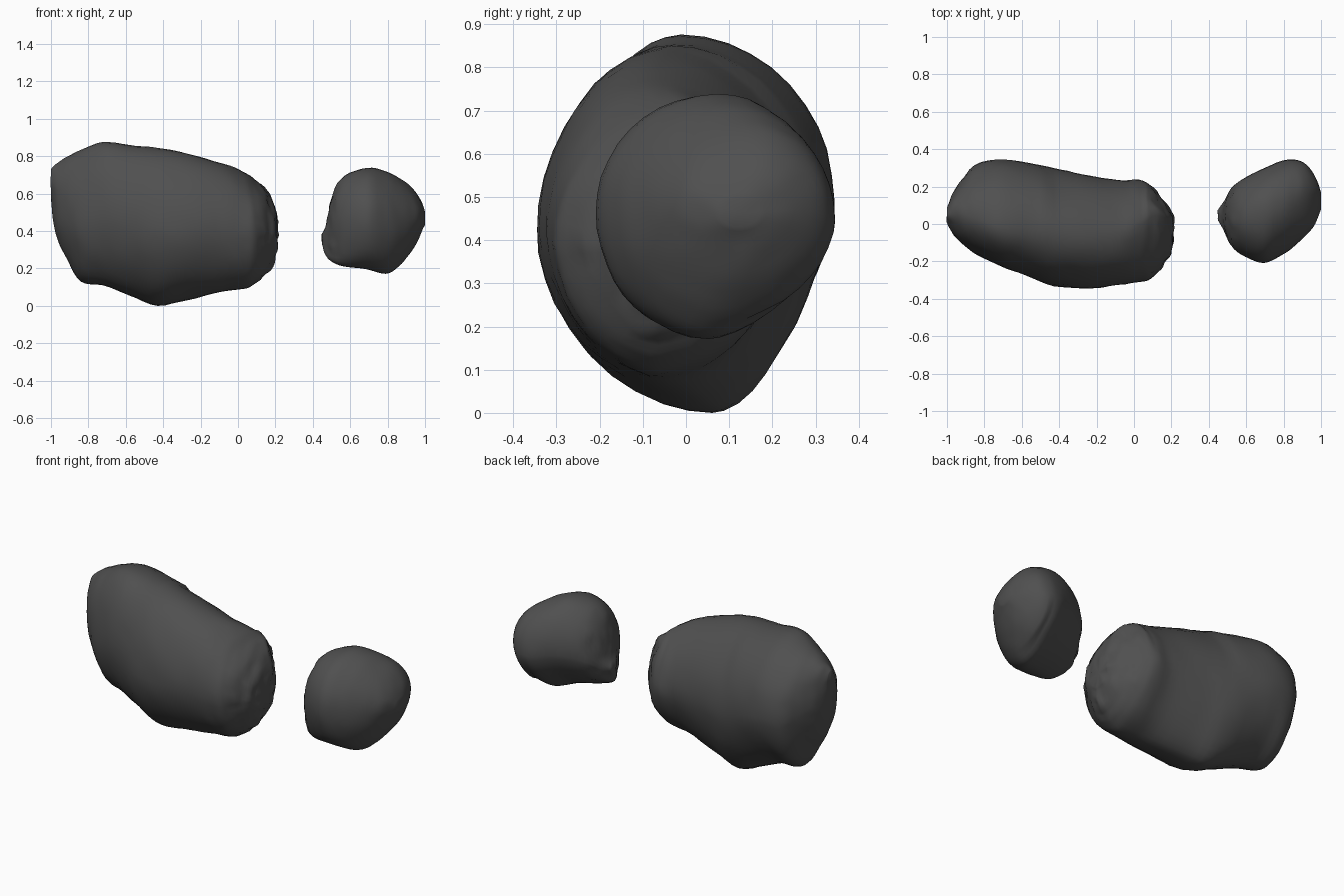
import bpy, bmesh, math
from mathutils import Vector, noise

stone = bpy.data.materials.new("dark grey stone")
stone.diffuse_color = (0.08, 0.08, 0.08, 1)

SIDES = 40
STEPS = 4


def catmull(p0, p1, p2, p3, t):
    return [0.5 * (2 * b + (c - a) * t + (2 * a - 5 * b + 4 * c - d) * t * t
                   + (3 * b - a - 3 * c + d) * t ** 3)
            for a, b, c, d in zip(p0, p1, p2, p3)]


def section(s, powers):
    # Oval ring whose crest and keel can lean, with its own fullness per quarter
    x, y0, y1, z0, z1, ytop, ybot = s
    zm = (z0 + z1) / 2
    ring = []
    for i in range(SIDES):
        a = 2 * math.pi * i / SIDES
        c, q = math.cos(a), math.sin(a)
        e = 2 / powers(x)[4 * i // SIDES]
        c = math.copysign(abs(c) ** e, c)
        q = math.copysign(abs(q) ** e, q)
        yc = ybot + (ytop - ybot) * (q * 0.5 + 0.5)
        y = yc + ((y1 - yc) if c > 0 else (yc - y0)) * c
        ring.append(Vector((x, y, zm + (z1 - z0) / 2 * q)))
    return ring


def boulder(name, stations, powers, rough):
    # Loft smooth ovals along x and close both ends
    n = len(stations)
    rows = []
    for i in range(n - 1):
        p = [stations[max(0, min(n - 1, i + k))] for k in (-1, 0, 1, 2)]
        rows += [catmull(*p, j / STEPS) for j in range(STEPS)]
    rows.append(stations[-1])
    bm = bmesh.new()
    rings = []
    for s in rows:
        ring = []
        for co in section(s, powers):
            d = noise.noise_vector(co * 7) * 0.004
            d += noise.noise_vector(co * 18) * rough(co.x)
            co = co + d
            co.z = max(co.z, 0)
            ring.append(bm.verts.new(co))
        rings.append(ring)
    for a, b in zip(rings, rings[1:]):
        for i in range(SIDES):
            j = (i + 1) % SIDES
            bm.faces.new((a[i], a[j], b[j], b[i]))
    for ring in (rings[0], rings[-1]):
        mid = sum((v.co for v in ring), Vector()) / SIDES
        c = bm.verts.new(mid)
        for i in range(SIDES):
            bm.faces.new((ring[i], ring[(i + 1) % SIDES], c))
    bmesh.ops.recalc_face_normals(bm, faces=bm.faces[:])
    for f in bm.faces:
        f.smooth = True
    me = bpy.data.meshes.new(name)
    bm.to_mesh(me)
    bm.free()
    me.materials.append(stone)
    ob = bpy.data.objects.new(name, me)
    bpy.context.collection.objects.link(ob)
    return ob


# Stations: x, y min, y max, z min, z max, crest y, keel y
large = [
    (-1.00, 0.015, 0.09, 0.58, 0.73, 0.05, 0.05),
    (-0.985, -0.02, 0.13, 0.44, 0.745, 0.05, 0.05),
    (-0.96, -0.065, 0.18, 0.34, 0.765, 0.06, 0.06),
    (-0.91, -0.115, 0.25, 0.245, 0.80, 0.05, 0.06),
    (-0.84, -0.165, 0.32, 0.13, 0.835, 0.03, 0.07),
    (-0.72, -0.22, 0.345, 0.11, 0.875, -0.01, 0.05),
    (-0.58, -0.275, 0.33, 0.055, 0.86, -0.02, 0.05),
    (-0.43, -0.33, 0.30, 0.0, 0.845, -0.04, 0.06),
    (-0.27, -0.345, 0.265, 0.03, 0.815, -0.06, 0.02),
    (-0.08, -0.325, 0.235, 0.075, 0.76, -0.06, -0.04),
    (0.03, -0.31, 0.235, 0.09, 0.715, -0.01, -0.06),
    (0.09, -0.295, 0.205, 0.115, 0.675, 0.04, -0.06),
    (0.15, -0.225, 0.14, 0.17, 0.62, 0.04, -0.06),
    (0.19, -0.17, 0.085, 0.23, 0.55, 0.02, -0.06),
    (0.21, -0.11, 0.03, 0.29, 0.45, -0.02, -0.05),
]
small = [
    (0.45, 0.02, 0.07, 0.33, 0.39, 0.05, 0.04),
    (0.475, -0.03, 0.11, 0.265, 0.47, 0.04, 0.0),
    (0.51, -0.10, 0.17, 0.23, 0.60, 0.03, -0.03),
    (0.57, -0.16, 0.235, 0.21, 0.695, 0.04, -0.04),
    (0.69, -0.21, 0.295, 0.195, 0.738, 0.06, 0.0),
    (0.79, -0.165, 0.338, 0.17, 0.72, 0.09, 0.05),
    (0.86, -0.115, 0.345, 0.21, 0.685, 0.12, 0.07),
    (0.92, -0.06, 0.32, 0.28, 0.64, 0.15, 0.11),
    (0.97, 0.0, 0.25, 0.365, 0.575, 0.16, 0.13),
    (1.00, 0.08, 0.17, 0.43, 0.50, 0.13, 0.12),
]

# Facing ends are chipped, the rest is worn smooth
boulder("large_boulder", large,
        lambda x: (1.95 if x < -0.45 or x > 0.05 else 1.78, 2.0, 1.85, 1.75),
        lambda x: 0.012 if x > 0.1 else 0.003)
boulder("small_boulder", small,
        lambda x: (2.1, 1.95, 2.0, 1.55 if x < 0.85 else 1.8),
        lambda x: 0.008 if x < 0.55 else 0.002)
